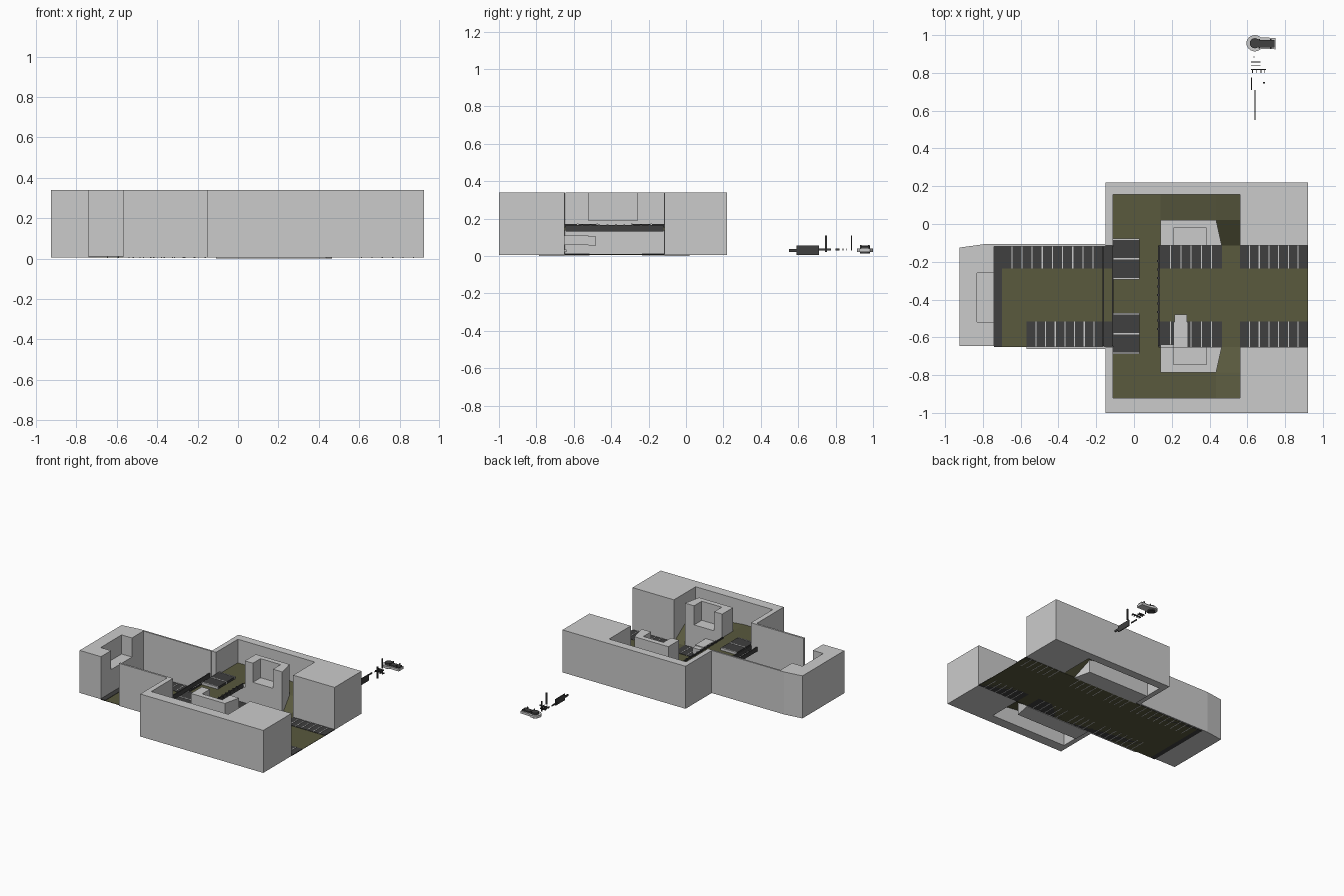
import bpy, bmesh, math

def material(name, c):
    m = bpy.data.materials.new(name)
    m.diffuse_color = (*c, 1)
    return m

OLIVE = material("olive", (0.10, 0.10, 0.048))
DARK = material("dark", (0.05, 0.05, 0.05))
MID = -0.3825          # corridor centre line in y

def finish(name, bm, mat):
    bmesh.ops.recalc_face_normals(bm, faces=bm.faces)
    me = bpy.data.meshes.new(name)
    bm.to_mesh(me)
    bm.free()
    ob = bpy.data.objects.new(name, me)
    bpy.context.collection.objects.link(ob)
    if mat:
        me.materials.append(mat)
    return ob

def prism(name, pts, z0, z1, mat=None):
    bm = bmesh.new()
    f = bm.faces.new([bm.verts.new((x, y, z0)) for x, y in pts])
    r = bmesh.ops.extrude_face_region(bm, geom=[f])
    for v in r["geom"]:
        if isinstance(v, bmesh.types.BMVert):
            v.co.z = z1
    return finish(name, bm, mat)

def boxes(name, items, mat=None):
    # items: (x0, x1, y0, y1, z0, z1)
    bm = bmesh.new()
    for x0, x1, y0, y1, z0, z1 in items:
        vs = bmesh.ops.create_cube(bm, size=1)["verts"]
        for v in vs:
            v.co = (x1 if v.co.x > 0 else x0, y1 if v.co.y > 0 else y0, z1 if v.co.z > 0 else z0)
    return finish(name, bm, mat)

def sheet(name, quads, mat):
    bm = bmesh.new()
    for q in quads:
        bm.faces.new([bm.verts.new(p) for p in q])
    bmesh.ops.remove_doubles(bm, verts=bm.verts, dist=1e-4)
    return finish(name, bm, mat)

H, B = 0.34, 0.006     # wall top and bottom
DECK = 0.155           # upper floor level

# both side courts, mirrored across the corridor
for side in ("back", "front"):
    s = 1 if side == "back" else -1
    Y = lambda y: y if s > 0 else 2 * MID - y
    P = lambda pts: [(x, Y(y)) for x, y in pts]
    Q = lambda qs: [[(x, Y(y), z) for x, y, z in q] for q in qs]
    out = 0.22 if s > 0 else 0.235

    # outer wall with the solid block at the right
    prism(side + "_court_wall", P([(-0.15, -0.115), (-0.11, -0.115), (-0.11, 0.155), (0.56, 0.155),
          (0.56, -0.115), (0.92, -0.115), (0.92, out), (-0.15, out)]), B, H)
    # inner block with a window notch
    prism(side + "_inner_base", P([(0.14, -0.115), (0.465, -0.115), (0.435, 0.02), (0.14, 0.02)]), 0, 0.19)
    prism(side + "_inner_top", P([(0.14, -0.115), (0.21, -0.115), (0.21, -0.02), (0.385, -0.02),
          (0.385, -0.115), (0.465, -0.115), (0.435, 0.02), (0.14, 0.02)]), 0.19, H)
    # wall carrying the upper floor
    prism(side + "_deck_wall", P([(-0.11, -0.115), (0.14, -0.115), (0.14, 0.02), (-0.11, 0.02)]), 0, 0.13)
    # ramp and upper floor
    sheet(side + "_upper_floor", Q([
        [(0.465, -0.115, 0.006), (0.56, -0.115, 0.006), (0.56, 0.02, 0.1), (0.435, 0.02, 0.1)],
        [(0.435, 0.02, 0.1), (0.56, 0.02, 0.1), (0.56, 0.155, 0.125), (0.435, 0.155, 0.125)],
        [(0.14, 0.02, DECK), (0.435, 0.02, 0.1), (0.435, 0.155, 0.125), (0.14, 0.155, DECK)],
        [(-0.11, -0.115, DECK), (0.14, -0.115, DECK), (0.14, 0.155, DECK), (-0.11, 0.155, DECK)]]), OLIVE)
    # low dark steps at the bridge ends
    ys = [-0.29, -0.185, -0.08]
    boxes(side + "_bridge_steps", [(-0.11, 0.03, *sorted((Y(a + 0.004), Y(b - 0.004))), DECK - 0.01, 0.172)
          for a, b in zip(ys, ys[1:])], DARK)
    boxes(side + "_step_edges", [(-0.11, 0.03, Y(y) - 0.004, Y(y) + 0.004, DECK - 0.01, 0.174) for y in ys])

    # paved edges of the corridor with thin joints
    inner = -0.235 if s > 0 else -0.25
    left = -0.70 if s > 0 else -0.57
    y0, y1 = sorted((Y(inner), Y(-0.115)))
    runs = [(left, -0.11), (-0.11, 0.14), (0.14, 0.465), (0.56, 0.92)]
    boxes(side + "_pavement", [(a, b, y0, y1, 0.004, 0.010) for a, b in runs], DARK)
    joints = []
    for a, b in runs:
        n = max(1, round((b - a) / 0.053))
        for i in range(1, n):
            x = a + (b - a) * i / n
            joints.append((x - 0.003, x + 0.003, y0, y1, 0.003, 0.012))
    boxes(side + "_pavement_joints", joints)

# corridor floor
boxes("corridor_floor", [(-0.70, 0.92, -0.65, -0.115, 0.004, 0.007)], OLIVE)
boxes("end_strip", [(-0.74, -0.70, -0.65, -0.115, 0.004, 0.010)], DARK)

# left end block with notch and the thin corridor walls
END = [(-0.925, -0.645), (-0.74, -0.645), (-0.74, -0.115), (-0.78, -0.105), (-0.925, -0.125)]
prism("end_block_base", END, B, 0.19)
prism("end_block_top", END[:2] + [(-0.74, -0.52), (-0.83, -0.52), (-0.83, -0.26), (-0.74, -0.26)] + END[2:], 0.19, H)
boxes("corridor_back_wall", [(-0.78, -0.15, -0.118, -0.105, B, H)])
boxes("corridor_front_wall", [(-0.57, -0.15, -0.663, -0.648, B, H)])

# bridge with dark edge beams and a rail
boxes("bridge_floor", [(-0.11, 0.13, -0.65, -0.115, 0.135, DECK)], OLIVE)
boxes("bridge_beams", [(x, x + 0.008, -0.645, -0.12, 0.132, 0.165) for x in (-0.168, -0.116, 0.126)], DARK)
boxes("bridge_rail_pegs", [(0.122, 0.138, y, y + 0.01, 0.15, 0.168)
      for y in [-0.56 + 0.045 * i for i in range(9)]], DARK)

# hanging box on the front inner block
boxes("hanging_box", [(0.21, 0.285, -0.65, -0.52, 0.06, 0.11), (0.215, 0.28, -0.52, -0.48, 0.055, 0.105)])
boxes("box_bracket", [(0.14, 0.21, -0.652, -0.638, 0.02, 0.035)])

# separate small parts behind the building
ring = [(0.64 + 0.045 * math.cos(math.radians(a)), 0.957 + 0.043 * math.sin(math.radians(a)))
        for a in range(45, 316, 18)]
prism("tray", [(0.75, 0.985 - 0.06), (0.75, 0.985)] + ring, 0.022, 0.04)
prism("tray_disc", [(0.64 + 0.027 * math.cos(i * math.pi / 8), 0.957 + 0.027 * math.sin(i * math.pi / 8))
      for i in range(16)], 0.012, 0.055, DARK)
boxes("tray_handle", [(0.66, 0.745, 0.935, 0.975, 0.03, 0.05)], DARK)
boxes("tray_studs", [(x, x + 0.008, y, y + 0.008, 0.04, 0.06) for x in (0.66, 0.72) for y in (0.93, 0.972)], DARK)
boxes("thin_plate", [(0.637, 0.644, 0.59, 0.71, 0.006, 0.055)], DARK)
boxes("plate_tip", [(0.637, 0.644, 0.55, 0.59, 0.022, 0.038)], DARK)
boxes("side_bar", [(0.62, 0.626, 0.71, 0.775, 0.03, 0.04)], DARK)
boxes("posts", [(0.683, 0.693, 0.743, 0.753, 0.02, 0.11), (0.632, 0.638, 0.882, 0.887, 0.03, 0.11)], DARK)
boxes("small_rods", [(0.62, 0.70, 0.815, 0.82, 0.03, 0.04), (0.62, 0.67, 0.838, 0.842, 0.03, 0.04),
      (0.62, 0.67, 0.855, 0.859, 0.03, 0.04)] +
      [(x, x + 0.004, 0.80, 0.815, 0.03, 0.04) for x in (0.625, 0.645, 0.67, 0.69)], DARK)
